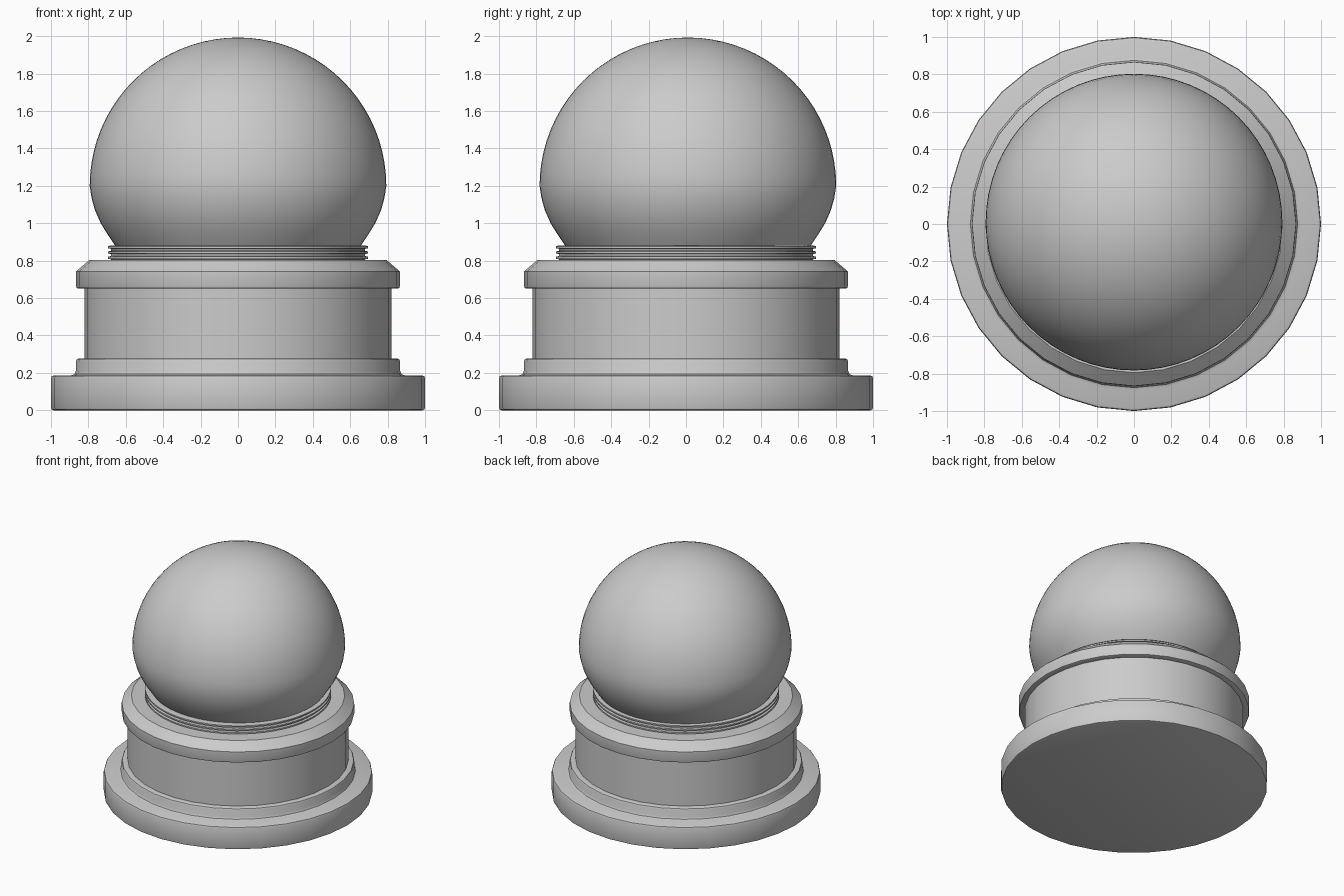
import bpy, bmesh, math

if "Cube" in bpy.data.objects:
    bpy.data.objects.remove(bpy.data.objects["Cube"])

def lathe(name, profile, segments, y=0.0, angle=30):
    """Spin an (r, z) profile, listed bottom to top, about the z axis."""
    bm = bmesh.new()
    rings = []
    for r, z in profile:
        if r < 1e-6:
            rings.append([bm.verts.new((0, y, z))])
        else:
            rings.append([bm.verts.new((r * math.cos(2 * math.pi * i / segments),
                                        y + r * math.sin(2 * math.pi * i / segments), z))
                          for i in range(segments)])
    for a, b in zip(rings, rings[1:]):
        for i in range(segments):
            j = (i + 1) % segments
            if len(a) == 1:
                bm.faces.new((a[0], b[j], b[i]))
            elif len(b) == 1:
                bm.faces.new((a[i], a[j], b[0]))
            else:
                bm.faces.new((a[i], a[j], b[j], b[i]))
    mesh = bpy.data.meshes.new(name)
    bm.to_mesh(mesh)
    bm.free()
    obj = bpy.data.objects.new(name, mesh)
    bpy.context.collection.objects.link(obj)
    bpy.ops.object.select_all(action='DESELECT')
    obj.select_set(True)
    bpy.context.view_layer.objects.active = obj
    bpy.ops.object.shade_smooth_by_angle(angle=math.radians(angle))
    return obj

# Stand: plinth, small step with a cove, drum and chamfered collar
lathe("stand", [
    (0, 0), (0.985, 0), (0.996, 0.004), (1.0, 0.015),
    (1.0, 0.172), (0.996, 0.182), (0.985, 0.187),
    (0.89, 0.187), (0.875, 0.193), (0.867, 0.21),
    (0.867, 0.262), (0.862, 0.273), (0.85, 0.278),
    (0.822, 0.278), (0.822, 0.65),
    (0.852, 0.65), (0.862, 0.654), (0.866, 0.665),
    (0.866, 0.742), (0.795, 0.803), (0, 0.803)], 32)

# Threaded neck: three ridges
neck = [(0.678, 0.795)]
for k in range(3):
    z = 0.807 + k * 0.028
    neck += [(0.678, z), (0.694, z + 0.003), (0.694, z + 0.014), (0.678, z + 0.018)]
neck += [(0.694, 0.879), (0.6, 0.881)]
lathe("threaded_neck", neck, 64)

# Globe: hemisphere on top, tapering into the neck below
globe = [(0.64, 0.86), (0.66, 0.885), (0.70, 0.945), (0.734, 1.0),
         (0.765, 1.07), (0.783, 1.135)]
steps = 20
for i in range(steps + 1):
    a = math.pi / 2 * i / steps
    globe.append((0.793 * math.cos(a), 1.2 + 0.793 * math.sin(a)))
lathe("globe", globe, 64, y=0.01, angle=40)
